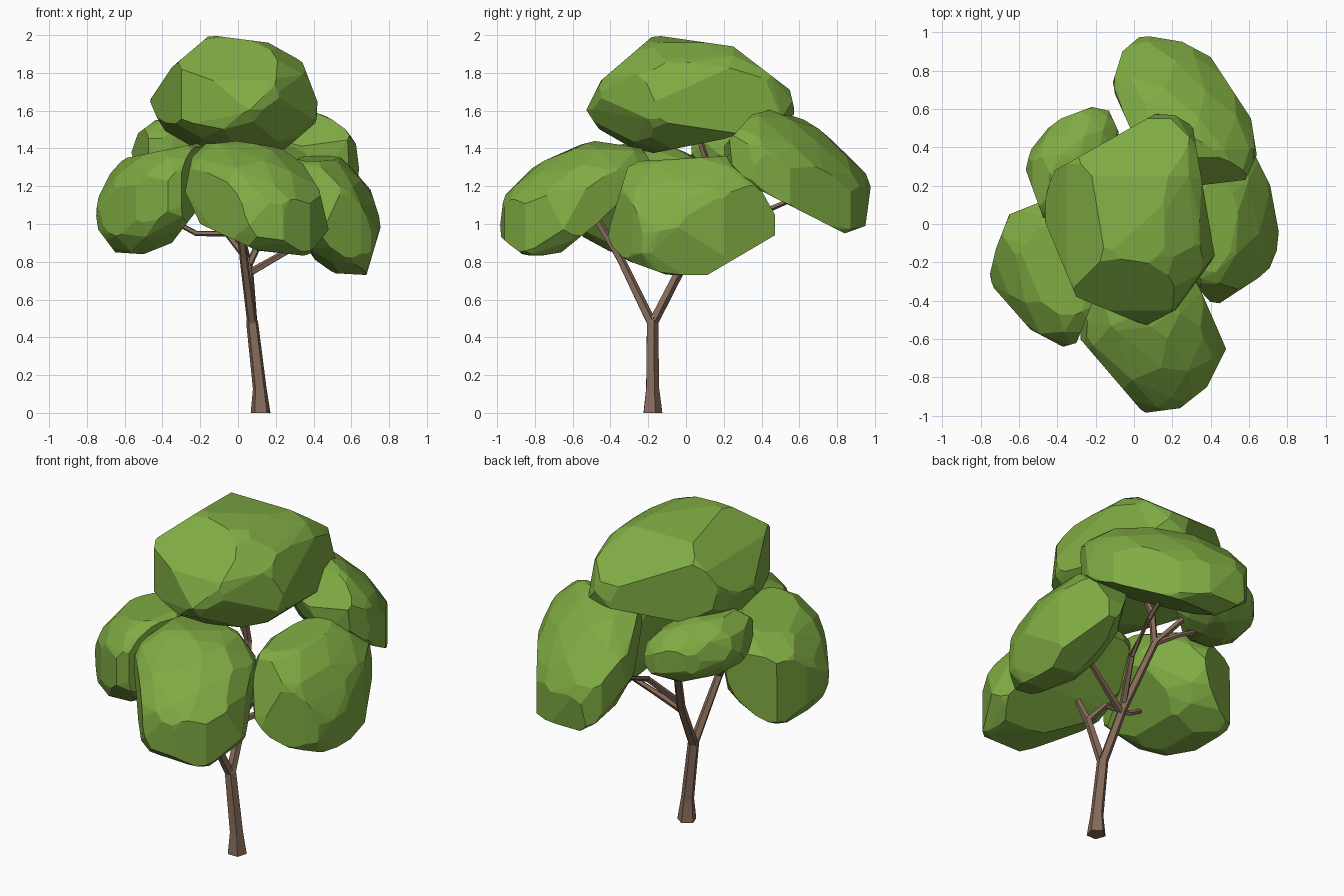
import bpy, bmesh, math, random
from mathutils import Vector

if "Cube" in bpy.data.objects:
    bpy.data.objects.remove(bpy.data.objects["Cube"])

random.seed(4)


def material(name, rgb):
    m = bpy.data.materials.new(name)
    m.diffuse_color = (*rgb, 1)
    m.use_nodes = True
    m.node_tree.nodes["Principled BSDF"].inputs["Base Color"].default_value = m.diffuse_color
    return m


LEAF = material("leaf green", (0.215, 0.41, 0.056))
BARK = material("bark brown", (0.24, 0.15, 0.102))


def finish(bm, name, mat):
    bmesh.ops.recalc_face_normals(bm, faces=bm.faces[:])
    me = bpy.data.meshes.new(name)
    bm.to_mesh(me)
    bm.free()
    me.materials.append(mat)
    ob = bpy.data.objects.new(name, me)
    bpy.context.collection.objects.link(ob)


def hull(points, merge=0.02):
    bm = bmesh.new()
    for p in points:
        bm.verts.new(p)
    bmesh.ops.remove_doubles(bm, verts=bm.verts[:], dist=merge)
    res = bmesh.ops.convex_hull(bm, input=bm.verts[:])
    junk = {g for g in res["geom_interior"] + res["geom_unused"] if isinstance(g, bmesh.types.BMVert)}
    bmesh.ops.delete(bm, geom=list(junk), context='VERTS')
    return bm


def clump(name, lo, hi, tilt, front=(), side=(), top=(), grow=1.08):
    """Faceted tilted ellipsoid, chopped to straight-edged outlines.
    tilt = correlation of xy, xz, yz."""
    lo, hi = Vector(lo), Vector(hi)
    c, h = (lo + hi) / 2, (hi - lo) / 2
    # lower triangular factor of the tilt matrix
    xy, xz, yz = tilt
    b = math.sqrt(1 - xy * xy)
    d = (yz - xy * xz) / b
    e = math.sqrt(1 - xz * xz - d * d)
    pts, n = [], 62
    for i in range(n):
        z = 1 - (2 * i + 1) / n
        a = i * 2.39996 + random.uniform(-.2, .2)
        r = math.sqrt(1 - z * z)
        u, v, w = (k * grow for k in (r * math.cos(a), r * math.sin(a), z))
        pts.append(c + Vector((h.x * u, h.y * (xy * u + b * v), h.z * (xz * u + d * v + e * w))))
    bm = hull(pts)
    # cutting planes: the bounding box and every outline edge
    planes = []
    for k in range(3):
        ax = Vector([float(j == k) for j in range(3)])
        planes += [(hi, ax), (lo, -ax)]
    for line, i, j in ((front, 0, 2), (side, 1, 2), (top, 0, 1)):
        for p, q in zip(line, line[1:]):
            co, no = c.copy(), Vector()
            co[i], co[j] = p
            no[i], no[j] = q[1] - p[1], p[0] - q[0]
            if no.dot(c - co) > 0:
                no = -no
            planes.append((co, no.normalized()))
    for co, no in planes:
        bmesh.ops.bisect_plane(bm, geom=bm.verts[:] + bm.edges[:] + bm.faces[:],
                               plane_co=co, plane_no=no, clear_outer=True)
        pts = [v.co.copy() for v in bm.verts]
        bm.free()
        bm = bmesh.new()
        for p in pts:
            bm.verts.new(p)
        bmesh.ops.convex_hull(bm, input=bm.verts[:])
    bm.free()
    bm = hull(pts, 0.035)
    bmesh.ops.dissolve_limit(bm, angle_limit=math.radians(3), verts=bm.verts[:], edges=bm.edges[:])
    finish(bm, name, LEAF)


def limb(name, path, sides=5):
    """Tapered tube; path points are x, y, z, radius."""
    bm = bmesh.new()
    P = [Vector(p[:3]) for p in path]
    rings = []
    for i, p in enumerate(P):
        t = (P[min(i + 1, len(P) - 1)] - P[max(i - 1, 0)]).normalized()
        if i == 0 and p.z == 0:
            t = Vector((0, 0, 1))
        u = t.cross(Vector((0.3, 1, 0.1))).normalized() if abs(t.y) < .8 else t.cross(Vector((1, 0, 0))).normalized()
        v = t.cross(u)
        rings.append([bm.verts.new(p + path[i][3] * (u * math.cos(a) + v * math.sin(a)))
                      for a in (2 * math.pi * k / sides for k in range(sides))])
    for r, s in zip(rings, rings[1:]):
        for k in range(sides):
            m = (k + 1) % sides
            bm.faces.new((r[k], r[m], s[m], s[k]))
    bm.faces.new(rings[0])
    bm.faces.new(rings[-1])
    finish(bm, name, BARK)


# Foliage clumps
clump("top_foliage", (-.48, -.54, 1.36), (.45, .59, 2.0), (.12, -.15, -.08), grow=1.07,
      front=[(-.45, 1.47), (-.47, 1.65), (-.35, 1.83), (-.15, 2), (.16, 1.96), (.34, 1.86), (.45, 1.57), (.3, 1.44)],
      side=[(-.4, 1.42), (-.54, 1.58), (-.45, 1.76), (-.17, 2), (.25, 1.94), (.55, 1.71), (.58, 1.58), (.2, 1.45), (-.25, 1.36)],
      top=[(.3, .54), (.43, -.22), (.35, -.38), (.06, -.53), (-.3, -.38), (-.48, .05), (-.43, .27), (.14, .59)])
clump("front_foliage", (-.28, -.985, .82), (.48, -.17, 1.44), (-.18, -.3, .45), grow=1.08,
      front=[(-.28, 1.17), (-.23, 1.42), (0, 1.44), (.3, 1.39), (.43, 1.18), (.48, .97), (.37, .83), (.1, .86), (-.2, 1), (-.28, 1.17)],
      side=[(-.985, .93), (-.985, 1.23), (-.88, 1.34), (-.48, 1.44), (-.23, 1.4), (-.17, 1.3), (-.45, 1.02), (-.66, .85), (-.84, .82), (-.985, .93)],
      top=[(-.28, -.6), (.05, -.985), (.24, -.96), (.38, -.85), (.48, -.65), (.38, -.42)])
clump("left_foliage", (-.76, -.64, .83), (-.12, .18, 1.43), (-.3, .35, -.1),
      front=[(-.25, 1.03), (-.35, .9), (-.5, .84), (-.65, .85), (-.74, .97), (-.76, 1.1), (-.64, 1.34), (-.25, 1.42)],
      top=[(-.22, -.42), (-.3, -.62), (-.37, -.64), (-.54, -.55), (-.76, -.3), (-.72, -.13), (-.65, .05), (-.5, .11)])
clump("right_foliage", (.27, -.43, .73), (.76, .48, 1.37), (.2, -.4, 0), grow=1.1,
      front=[(.55, 1.36), (.68, 1.25), (.76, 1), (.68, .73), (.5, .74), (.33, .85)],
      side=[(-.1, .73), (-.43, .85), (-.4, 1), (-.3, 1.33), (.22, 1.36), (.36, 1.25), (.47, 1.05), (.47, .94), (.13, .74)],
      top=[(.3, -.3), (.42, -.43), (.65, -.28), (.74, -.2), (.76, -.07), (.71, .2), (.63, .36)])
clump("back_foliage", (-.11, .19, .95), (.64, .985, 1.61), (-.4, -.03, -.58), grow=1.1,
      front=[(.5, 1.6), (.62, 1.46), (.64, 1.3)],
      side=[(.2, 1.3), (.19, 1.4), (.35, 1.58), (.47, 1.61), (.75, 1.54), (.93, 1.41), (.985, 1.25), (.95, .99), (.84, .95), (.35, 1.2), (.2, 1.3)],
      top=[(.33, .2), (.58, .23), (.64, .36), (.61, .55), (.4, .87), (.25, .95), (.04, .985), (-.06, .9), (-.11, .74), (-.1, .68), (-.02, .5)])
clump("back_left_foliage", (-.57, .03, 1.2), (-.08, .61, 1.55), (.4, -.2, -.2),
      front=[(-.55, 1.42), (-.53, 1.48), (-.45, 1.54)],
      top=[(-.48, .05), (-.57, .3), (-.54, .43), (-.38, .55), (-.22, .61), (-.13, .59), (-.08, .48)])

# Trunk and branches
limb("trunk", [(.12, -.18, 0, .055), (.115, -.18, .13, .038), (.075, -.18, .48, .033), (.07, -.18, .52, .02)])
limb("front_branch", [(.077, -.175, .46, .028), (.03, -.35, .82, .023), (.01, -.47, 1.02, .02), (.05, -.62, 1.1, .016)])
limb("left_branch", [(.03, -.36, .84, .021), (-.06, -.32, .95, .017), (-.22, -.3, .95, .015), (-.35, -.28, 1.02, .013)])
limb("back_branch", [(.077, -.185, .46, .028), (.055, -.03, .76, .026), (-.03, .14, 1.13, .022), (-.04, .11, 1.33, .019), (-.02, .06, 1.48, .015)])
limb("right_branch", [(.06, -.04, .74, .021), (.2, 0, .82, .018), (.36, .05, .91, .014)])
limb("back_right_branch", [(.055, -.03, .78, .021), (.15, .16, .98, .018), (.24, .42, 1.07, .016), (.27, .56, 1.13, .013)])
limb("back_left_branch", [(-.03, .14, 1.13, .019), (-.13, .22, 1.26, .017), (-.2, .26, 1.34, .013)])
limb("small_twig", [(-.03, .14, 1.13, .017), (-.14, .22, 1.19, .014), (-.22, .26, 1.22, .012)])
